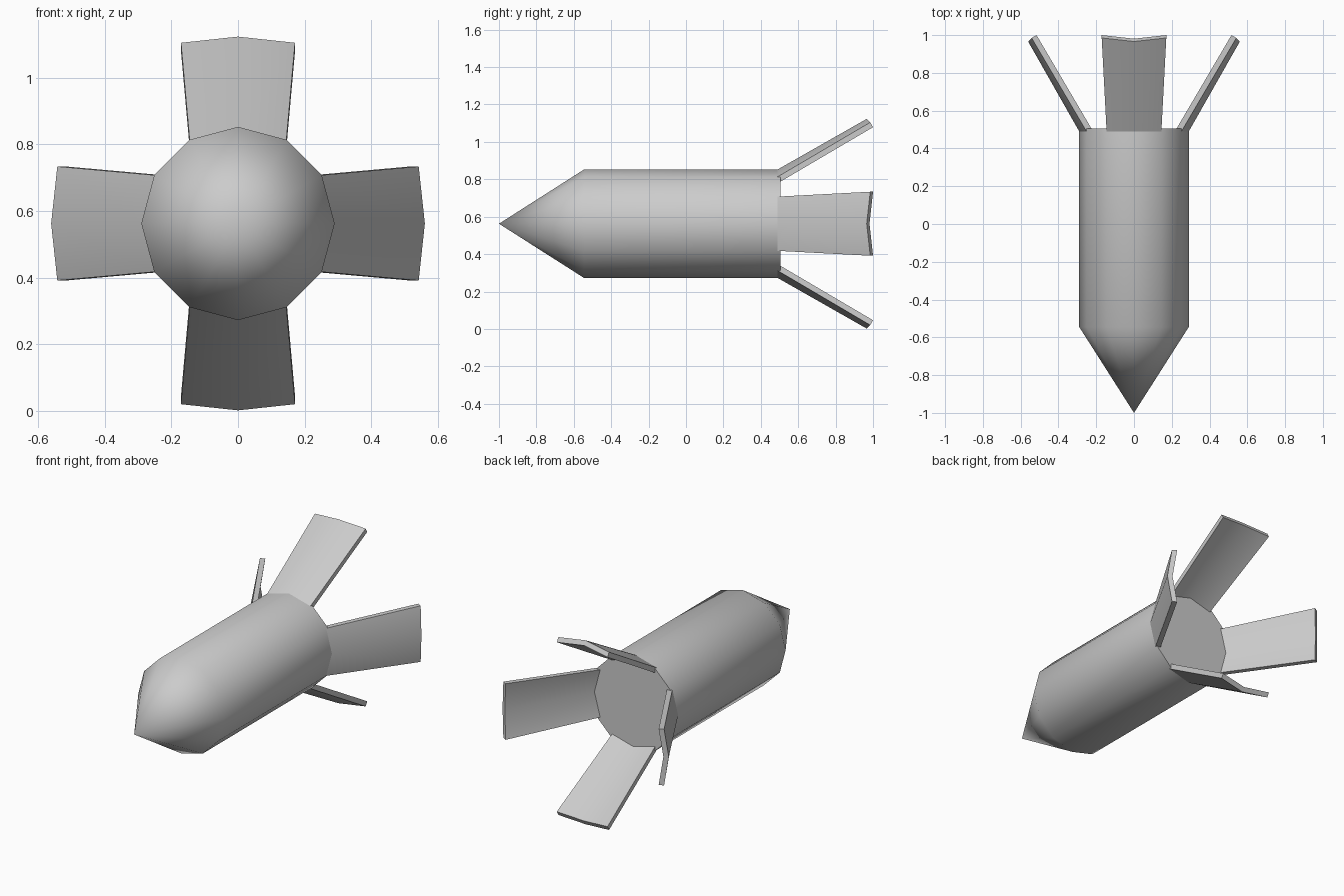
import bpy, bmesh, math
from mathutils import Vector, Matrix

if "Cube" in bpy.data.objects:
    bpy.data.objects.remove(bpy.data.objects["Cube"])

CZ, R, SIDES = 0.5625, 0.29, 12
centre = Matrix.Translation((0, 0, CZ))


def make(name, bm, angle=35):
    bmesh.ops.recalc_face_normals(bm, faces=bm.faces)
    bm.transform(centre)
    me = bpy.data.meshes.new(name)
    bm.to_mesh(me)
    bm.free()
    ob = bpy.data.objects.new(name, me)
    bpy.context.collection.objects.link(ob)
    bpy.ops.object.select_all(action='DESELECT')
    ob.select_set(True)
    bpy.context.view_layer.objects.active = ob
    bpy.ops.object.shade_smooth_by_angle(angle=math.radians(angle))
    return ob


# Body: pointed nose, twelve-sided tube, flat tail cap
bm = bmesh.new()
rings = []
for y in (-0.545, 0.49, 0.505):
    rings.append([bm.verts.new((R * math.sin(a), y, R * math.cos(a)))
                  for a in (2 * math.pi * i / SIDES for i in range(SIDES))])
tip = bm.verts.new((0, -1, 0))
for i in range(SIDES):
    j = (i + 1) % SIDES
    bm.faces.new((tip, rings[0][i], rings[0][j]))
    for a, b in zip(rings, rings[1:]):
        bm.faces.new((a[i], a[j], b[j], b[i]))
bm.faces.new(rings[-1])
make("body", bm)

# Tail fins: two-facet plates flaring out from the tail edge, thickened inwards
OUTER = [[(-0.145, 0.49, 0.251), (0, 0.49, 0.29), (0.145, 0.49, 0.251)],
         [(-0.171, 0.985, 0.542), (0, 0.966, 0.5605), (0.171, 0.985, 0.542)]]
INWARD = Vector((0, 0.015, -0.026))
for k, name in enumerate(("top_fin", "right_fin", "bottom_fin", "left_fin")):
    bm = bmesh.new()
    o = [[bm.verts.new(p) for p in row] for row in OUTER]
    n = [[bm.verts.new(Vector(p) + INWARD) for p in row] for row in OUTER]
    for i in (0, 1):
        bm.faces.new((o[0][i], o[0][i + 1], o[1][i + 1], o[1][i]))
        bm.faces.new((n[0][i], n[1][i], n[1][i + 1], n[0][i + 1]))
        for r in (0, 1):
            bm.faces.new((o[r][i], o[r][i + 1], n[r][i + 1], n[r][i]))
    for c in (0, 2):
        bm.faces.new((o[0][c], o[1][c], n[1][c], n[0][c]))
    bm.transform(Matrix.Rotation(k * math.pi / 2, 4, 'Y'))
    make(name, bm)
